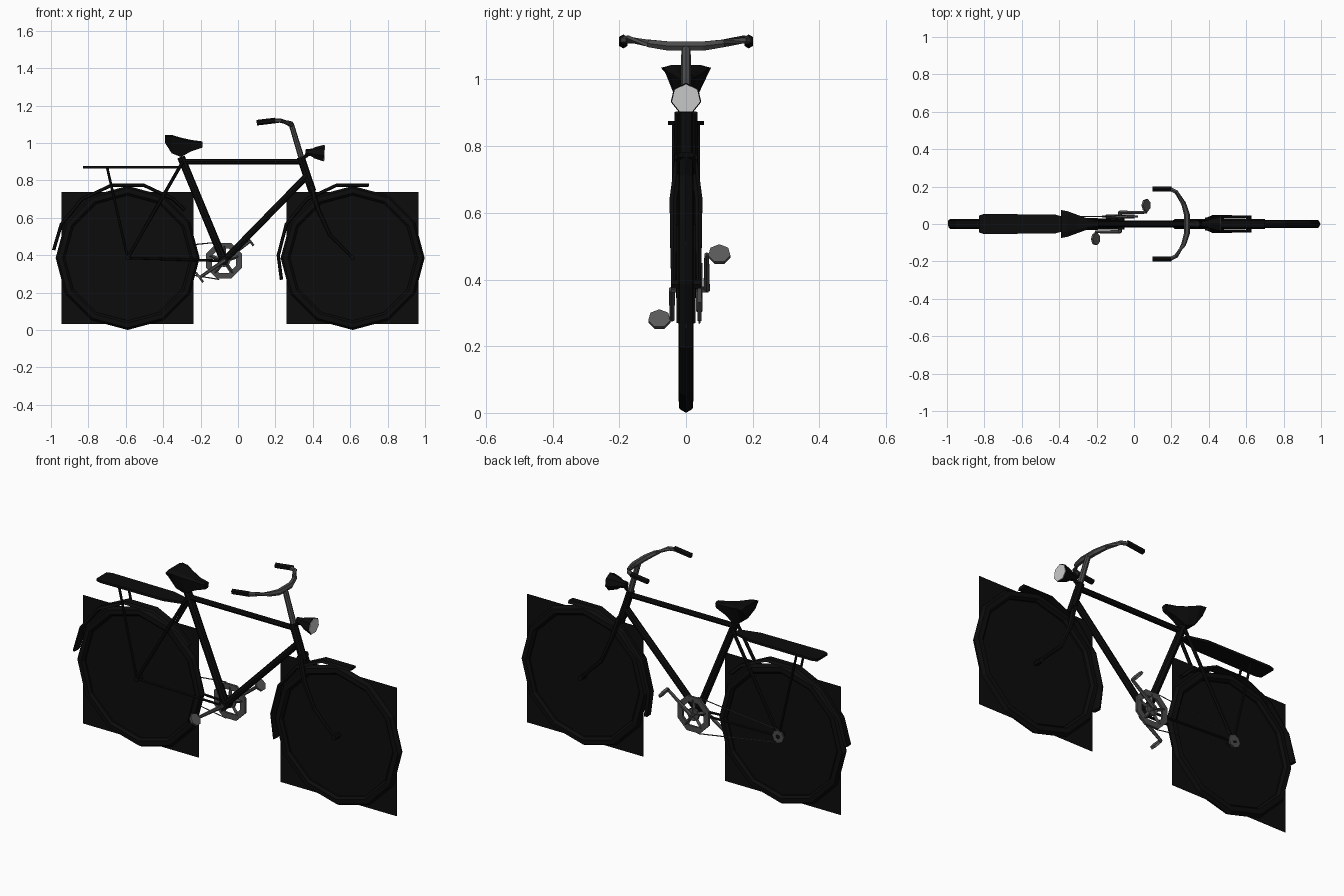
import bpy, bmesh, math
from mathutils import Vector, Matrix

cube = bpy.data.objects.get("Cube")
if cube:
    bpy.data.objects.remove(cube, do_unlink=True)


def material(name, value):
    m = bpy.data.materials.new(name)
    m.use_nodes = True
    colour = (value, value, value, 1)
    m.diffuse_color = colour
    m.node_tree.nodes["Principled BSDF"].inputs["Base Color"].default_value = colour
    return m


BLACK = material("black paint", 0.0035)
STEEL = material("dark steel", 0.07)
PEDAL = material("pedal grey", 0.1)
LENS = material("lamp lens", 0.6)


def finish(name, bm, mat):
    bmesh.ops.recalc_face_normals(bm, faces=bm.faces)
    mesh = bpy.data.meshes.new(name)
    bm.to_mesh(mesh)
    bm.free()
    mesh.materials.append(mat)
    ob = bpy.data.objects.new(name, mesh)
    bpy.context.collection.objects.link(ob)
    return ob


def loft(name, rings, mat, caps=True, closed=False):
    """Skin a list of equal-length point rings."""
    bm = bmesh.new()
    rows = [[bm.verts.new(p) for p in ring] for ring in rings]
    n = len(rows[0])
    pairs = list(zip(rows, rows[1:] + rows[:1])) if closed else list(zip(rows, rows[1:]))
    for a, b in pairs:
        for i in range(n):
            j = (i + 1) % n
            bm.faces.new((a[i], a[j], b[j], b[i]))
    if caps and not closed:
        bm.faces.new(rows[0])
        bm.faces.new(rows[-1])
    return finish(name, bm, mat)


def tube(name, points, radii, mat, sides=6):
    """Sweep a polygon along a path; radii is one value or one per point."""
    pts = [Vector(p) for p in points]
    if not isinstance(radii, (list, tuple)):
        radii = [radii] * len(pts)
    rings = []
    for i, p in enumerate(pts):
        d = (pts[min(i + 1, len(pts) - 1)] - pts[max(i - 1, 0)]).normalized()
        ref = Vector((0, 1, 0)) if abs(d.y) < 0.75 else Vector((0, 0, 1))
        u = d.cross(ref).normalized()
        v = d.cross(u)
        angles = [math.tau * k / sides for k in range(sides)]
        rings.append([p + radii[i] * (u * math.cos(a) + v * math.sin(a)) for a in angles])
    return loft(name, rings, mat)


def arc_sweep(name, centre, angles, section, mat, closed=False):
    """Revolve a (radius, y) section about the wheel axis."""
    cx, cz = centre
    rings = []
    for a in angles:
        c, s = math.cos(math.radians(a)), math.sin(math.radians(a))
        rings.append([(cx + r * c, y, cz + r * s) for r, y in section])
    return loft(name, rings, mat, closed=closed)


def box(name, centre, size, mat):
    bm = bmesh.new()
    bmesh.ops.create_cube(bm, size=1)
    bmesh.ops.scale(bm, vec=size, verts=bm.verts)
    bmesh.ops.translate(bm, vec=centre, verts=bm.verts)
    return finish(name, bm, mat)


AXLE_Z = 0.385
REAR, FRONT = (-0.59, AXLE_Z), (0.613, AXLE_Z)
CRANK = (-0.075, 0.37)

# Wheels: tyre, square spoke panel and hub
tyre = [(0.385, 0), (0.373, 0.02), (0.347, 0.022), (0.335, 0.01),
        (0.335, -0.01), (0.347, -0.022), (0.373, -0.02)]
for label, (cx, cz) in (("rear", REAR), ("front", FRONT)):
    arc_sweep(label + "_tyre", (cx, cz), range(0, 360, 30), tyre, BLACK, closed=True)
    box(label + "_spoke_panel", (cx, 0, cz), (0.706, 0.002, 0.706), BLACK)
    tube(label + "_hub", [(cx, -0.045, cz), (cx, 0.045, cz)], 0.014, BLACK)

# Mudguards
guard = [(0.393, -0.028), (0.405, -0.018), (0.407, 0.018), (0.393, 0.028), (0.389, 0)]
steps = [77.4, 102.6, 127.8, 153]
arc_sweep("rear_mudguard", REAR, [40, 52.2] + steps + [174], guard, BLACK)
arc_sweep("front_mudguard", FRONT, steps + [178, 197], guard, BLACK)

# Main frame
SEAT = (-0.295, 0, 0.9)
BB = (CRANK[0], 0, CRANK[1])
tube("seat_tube", [(-0.305, 0, 0.925), BB], 0.021, BLACK, 8)
tube("top_tube", [SEAT, (0.345, 0, 0.9)], 0.015, BLACK, 8)
tube("down_tube", [(0.365, 0, 0.82), BB], 0.018, BLACK, 8)
tube("head_tube", [(0.335, 0, 0.925), (0.398, 0, 0.74)], 0.021, BLACK, 8)
tube("bottom_bracket", [(BB[0], -0.03, BB[2]), (BB[0], 0.03, BB[2])], 0.025, BLACK, 8)

# Paired stays, fork legs and rack struts
for side, s in (("left", 1), ("right", -1)):
    y = 0.036 * s
    tube(side + "_seat_stay", [(-0.295, 0.026 * s, 0.9), (-0.59, y, AXLE_Z)], 0.009, BLACK)
    tube(side + "_chain_stay", [(-0.1, 0.022 * s, 0.37), (-0.59, y, AXLE_Z)], 0.007, BLACK)
    tube(side + "_rack_strut", [(-0.70, y, 0.87), (-0.675, y, 0.76), (-0.59, y, AXLE_Z)], 0.007, BLACK)
    tube(side + "_fork_leg", [(0.39, 0.02 * s, 0.77), (0.43, 0.038 * s, 0.64), (0.49, 0.038 * s, 0.51),
                              (0.56, 0.038 * s, 0.44), (0.613, 0.038 * s, AXLE_Z)],
         [0.014, 0.013, 0.011, 0.009, 0.008], BLACK)
tube("fork_crown", [(0.393, -0.035, 0.76), (0.393, 0.035, 0.76)], 0.014, BLACK)

# Luggage rack, narrowing toward the saddle
outline = [(-0.83, 0.045), (-0.80, 0.054), (-0.42, 0.05), (-0.31, 0.02)]
outline += [(x, -y) for x, y in reversed(outline)]
loft("luggage_rack", [[(x, y, z) for x, y in outline] for z in (0.863, 0.876)], BLACK)

# Saddle: cross-sections of (x, half width, top, bottom half width, bottom)
rings = []
for x, w, top, wb, bottom in ((-0.39, 0.075, 1.035, 0.045, 1.0), (-0.355, 0.068, 1.035, 0.032, 0.945),
                              (-0.305, 0.05, 1.02, 0.026, 0.925), (-0.25, 0.03, 1.008, 0.018, 0.955),
                              (-0.19, 0.018, 1.0, 0.012, 0.975)):
    rings.append([(x, -w, top), (x, -w * 0.6, top + 0.008), (x, w * 0.6, top + 0.008),
                  (x, w, top), (x, wb, bottom), (x, -wb, bottom)])
loft("saddle", rings, BLACK)

# Stem, handlebar and grips
tube("stem", [(0.345, 0, 0.9), (0.285, 0, 1.1)], [0.016, 0.014], STEEL, 8)
half = [(0.19, 0.188, 1.118), (0.225, 0.172, 1.12), (0.265, 0.11, 1.108), (0.283, 0.05, 1.1)]
bar = half + [(x, -y, z) for x, y, z in reversed(half)]
tube("handlebar", bar, [0.012, 0.012, 0.013, 0.016, 0.016, 0.013, 0.012, 0.012], STEEL)
for side, s in (("left", 1), ("right", -1)):
    tube(side + "_grip", [(0.1, 0.188 * s, 1.108), (0.2, 0.188 * s, 1.12)], 0.015, BLACK)

# Headlamp, tilted slightly down
tube("headlamp", [(0.36, 0, 0.95), (0.395, 0, 0.948), (0.41, 0, 0.946), (0.46, 0, 0.943)],
     [0.016, 0.022, 0.032, 0.047], BLACK, 7)
tube("headlamp_lens", [(0.459, 0, 0.943), (0.463, 0, 0.9428)], 0.043, LENS, 7)
tube("headlamp_bracket", [(0.34, 0, 0.91), (0.38, 0, 0.945)], 0.01, BLACK)

# Chainring with spider, sprocket and chain
SIDE = 0.04
ring = [(0.103, SIDE - 0.006), (0.103, SIDE + 0.006), (0.07, SIDE + 0.006), (0.07, SIDE - 0.006)]
arc_sweep("chainring", CRANK, [22.5 + 45 * k for k in range(8)], ring, STEEL, closed=True)
for k in range(5):
    a = math.tau * k / 5 + 0.3
    tube("chainring_arm", [(BB[0], SIDE, BB[2]),
                           (BB[0] + 0.08 * math.cos(a), SIDE, BB[2] + 0.08 * math.sin(a))], 0.01, STEEL, 4)
tube("chainring_hub", [(BB[0], SIDE - 0.006, BB[2]), (BB[0], SIDE + 0.008, BB[2])], 0.035, STEEL, 8)
tube("sprocket", [(-0.59, SIDE - 0.005, AXLE_Z), (-0.59, SIDE + 0.005, AXLE_Z)], 0.035, STEEL, 8)
for label, s in (("upper", 1), ("lower", -1)):
    tube(label + "_chain", [(-0.59, SIDE, AXLE_Z + 0.035 * s), (-0.1, SIDE, BB[2] + 0.1 * s)], 0.003, STEEL, 4)

# Cranks and pedals
tube("crank_axle", [(BB[0], -0.045, BB[2]), (BB[0], 0.068, BB[2])], 0.011, STEEL)
tilt = Vector((0.8, 0, 0.6))
for side, end, arm_y, pedal_y in (("left", (0.065, 0.475), 0.062, 0.1), ("right", (-0.205, 0.28), -0.042, -0.08)):
    x, z = end
    tube(side + "_crank", [(BB[0], arm_y, BB[2]), (x, arm_y, z)], [0.011, 0.008], STEEL)
    tube(side + "_pedal_pin", [(x, arm_y, z), (x, pedal_y, z)], 0.006, STEEL)
    c = Vector((x, pedal_y, z))
    tube(side + "_pedal", [c - tilt * 0.006, c + tilt * 0.006], 0.034, PEDAL, 7)
